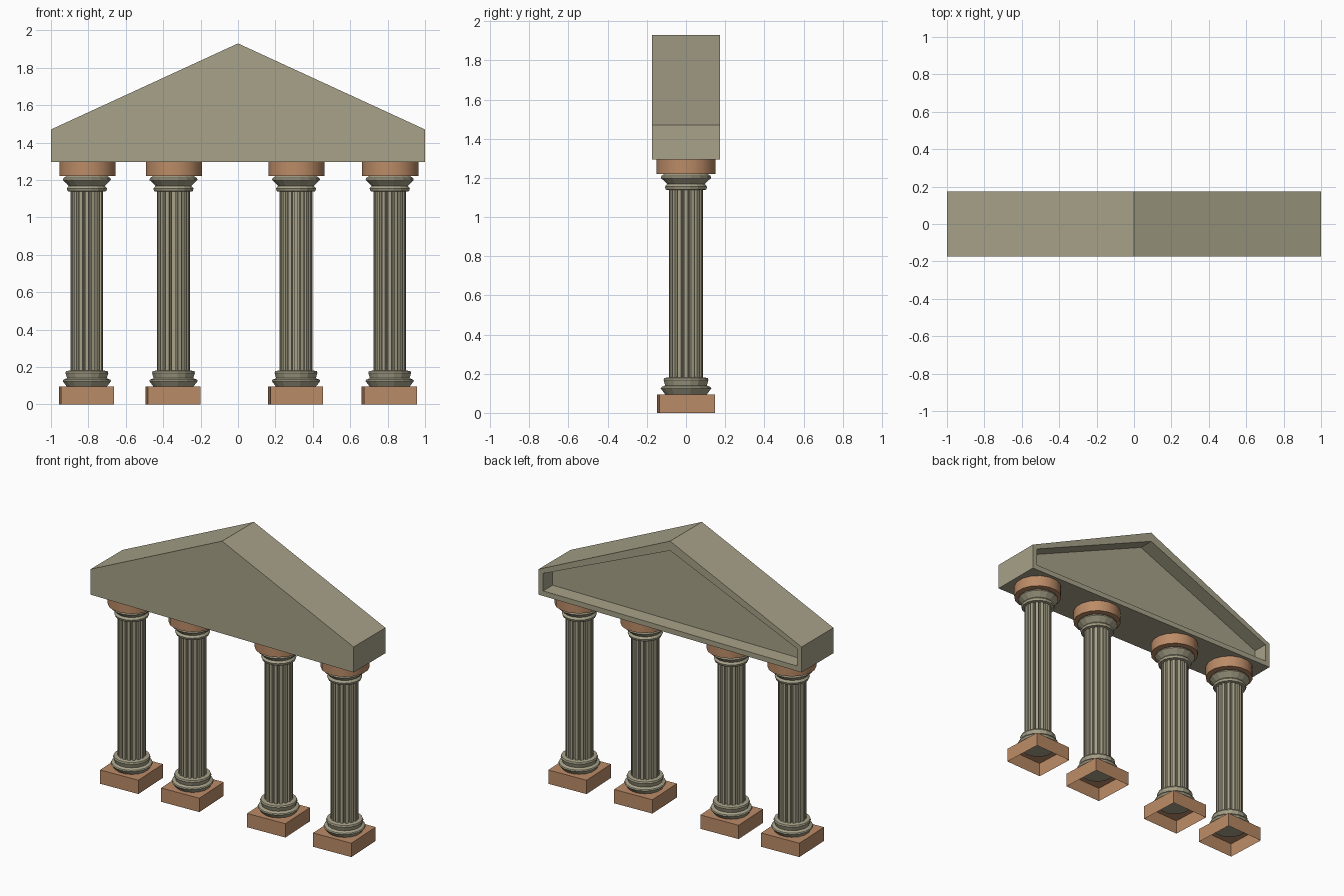
import bpy, bmesh, math

if "Cube" in bpy.data.objects:
    bpy.data.objects.remove(bpy.data.objects["Cube"])

def material(name, rgb):
    m = bpy.data.materials.new(name)
    m.diffuse_color = (*rgb, 1)
    m.use_nodes = True
    m.node_tree.nodes["Principled BSDF"].inputs["Base Color"].default_value = m.diffuse_color
    return m

STONE = material("olive stone", (0.39, 0.36, 0.25))
CLAY = material("terracotta", (0.50, 0.26, 0.135))

def finish(bm, name, mat, x=0, smooth=None):
    bmesh.ops.recalc_face_normals(bm, faces=bm.faces)
    me = bpy.data.meshes.new(name)
    bm.to_mesh(me)
    bm.free()
    me.materials.append(mat)
    ob = bpy.data.objects.new(name, me)
    bpy.context.collection.objects.link(ob)
    ob.location.x = x
    if smooth:
        bpy.ops.object.select_all(action='DESELECT')
        ob.select_set(True)
        bpy.context.view_layer.objects.active = ob
        bpy.ops.object.shade_smooth_by_angle(angle=math.radians(smooth))
    return ob

def stack(bm, rings, caps=True):
    """Skin a list of equal-length point rings."""
    vs = [[bm.verts.new(p) for p in r] for r in rings]
    n = len(vs[0])
    for a, b in zip(vs, vs[1:]):
        for i in range(n):
            j = (i + 1) % n
            bm.faces.new((a[i], a[j], b[j], b[i]))
    if caps:
        bm.faces.new(vs[0][::-1])
        bm.faces.new(vs[-1])

def circle(r, z, n=16):
    return [(r * math.cos(2 * math.pi * (i + .5) / n),
             r * math.sin(2 * math.pi * (i + .5) / n), z) for i in range(n)]

def lathe(name, profile, mat, x, n=16, smooth=None):
    bm = bmesh.new()
    stack(bm, [circle(r, z, n) for r, z in profile])
    return finish(bm, name, mat, x, smooth)

def flutes(z, n=16, outer=0.088, inner=0.076):
    pts = []
    for i in range(n):
        for f, r in ((-.28, outer), (.28, outer), (.40, inner), (.60, inner)):
            a = 2 * math.pi * (i + f) / n
            pts.append((r * math.cos(a), r * math.sin(a), z))
    return pts

# Pediment: gabled slab with a sunken panel in the back
def gable(w, low, eave, apex, y):
    return [(-w, y, low), (w, y, low), (w, y, eave), (0, y, apex), (-w, y, eave)]

bm = bmesh.new()
stack(bm, [gable(1, 1.295, 1.47, 1.93, -0.173),
           gable(1, 1.295, 1.47, 1.93, 0.173),
           gable(0.965, 1.33, 1.45, 1.865, 0.173),
           gable(0.965, 1.33, 1.45, 1.865, 0.07)])
finish(bm, "pediment", STONE)

# Columns
for k, x in enumerate((-0.808, -0.345, 0.31, 0.811), 1):
    # Square plinth, open underneath and turned very slightly
    bm = bmesh.new()
    bmesh.ops.create_cube(bm, size=1)
    for v in bm.verts:
        v.co = (v.co.x * 0.283, v.co.y * 0.283, (v.co.z + .5) * 0.095)
    under = [f for f in bm.faces if f.calc_center_median().z < 0.01]
    bmesh.ops.delete(bm, geom=under, context='FACES_ONLY')
    plinth = finish(bm, f"plinth_{k}", CLAY, x - 0.002)
    plinth.rotation_euler.z = math.radians(2.5)

    # Base moulding
    lathe(f"base_moulding_{k}", [(0.105, 0.09), (0.132, 0.125), (0.128, 0.132),
          (0.108, 0.14), (0.117, 0.168), (0.113, 0.178), (0.085, 0.182)], STONE, x)

    # Fluted shaft
    bm = bmesh.new()
    stack(bm, [flutes(0.15), flutes(1.165)])
    finish(bm, f"fluted_shaft_{k}", STONE, x)

    # Neck moulding and round capital
    lathe(f"neck_moulding_{k}", [(0.088, 1.137), (0.105, 1.14), (0.11, 1.155),
          (0.098, 1.168), (0.11, 1.18), (0.131, 1.2), (0.128, 1.21),
          (0.105, 1.225)], STONE, x)
    lathe(f"capital_{k}", [(0.153, 1.22), (0.153, 1.297)], CLAY, x + 0.003, 16, 30)
